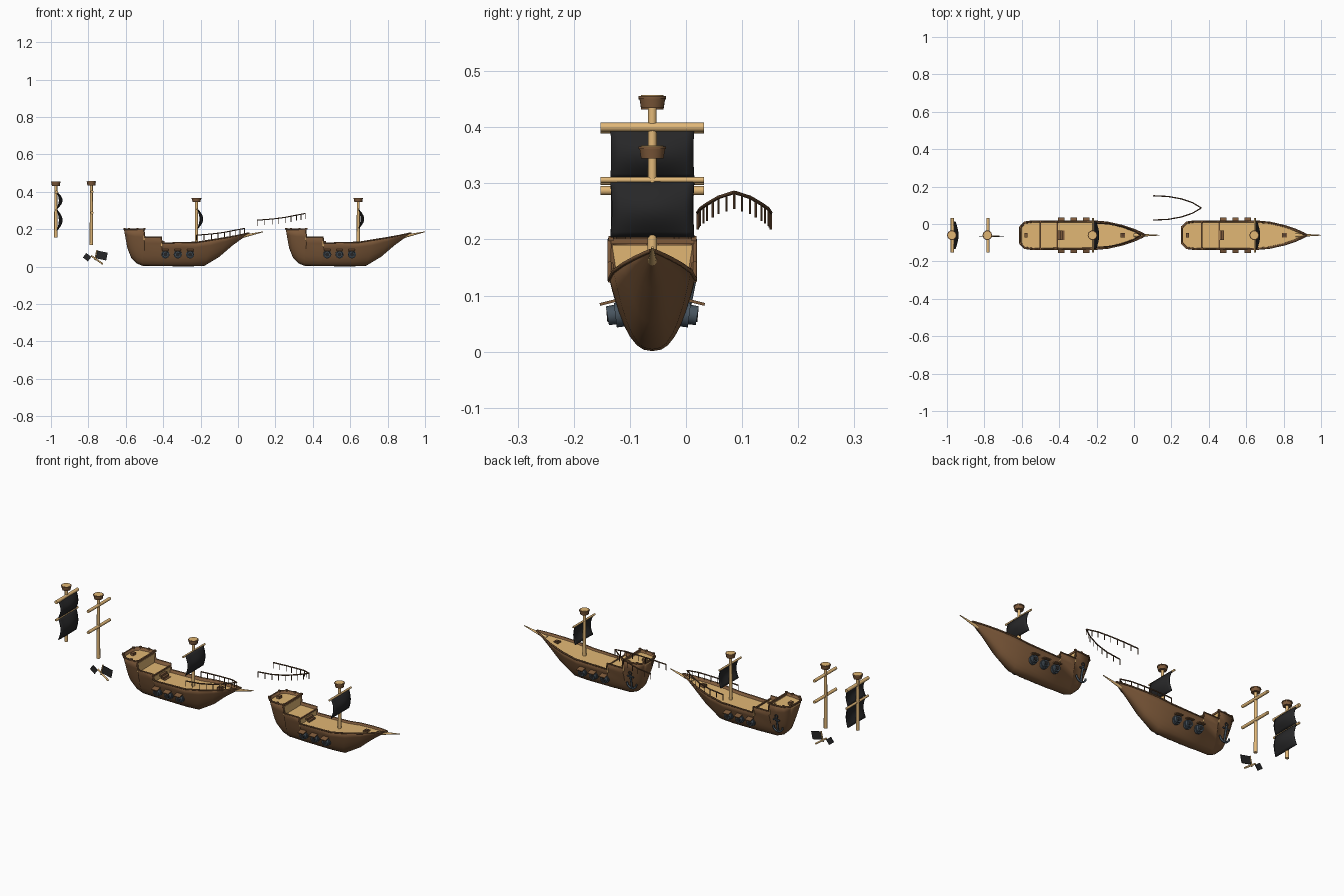
import bpy, bmesh, math
from mathutils import Vector, Matrix

if "Cube" in bpy.data.objects:
    bpy.data.objects.remove(bpy.data.objects["Cube"])

def material(name, c):
    m = bpy.data.materials.new(name)
    m.diffuse_color = (*c, 1)
    m.use_nodes = True
    m.node_tree.nodes["Principled BSDF"].inputs["Base Color"].default_value = m.diffuse_color
    return m

BROWN = material("hull_brown", (.205, .1, .042))
DARK = material("dark_trim_brown", (.11, .055, .026))
TAN = material("deck_tan", (.75, .47, .175))
MAST = material("mast_tan", (.76, .48, .19))
BLACK = material("sail_black", (.02, .02, .021))
IRON = material("iron_slate", (.065, .09, .115))
CY = -.06  # centre line of ships

def mesh(name, verts, faces, mat, thick=0, angle=None):
    me = bpy.data.meshes.new(name)
    bm = bmesh.new()
    vs = [bm.verts.new(v) for v in verts]
    for f in faces:
        bm.faces.new([vs[i] for i in f])
    bmesh.ops.recalc_face_normals(bm, faces=bm.faces)
    bm.to_mesh(me)
    bm.free()
    me.materials.append(mat)
    ob = bpy.data.objects.new(name, me)
    bpy.context.collection.objects.link(ob)
    if thick:
        s = ob.modifiers.new("thickness", 'SOLIDIFY')
        s.thickness = thick
    if angle:
        me.shade_smooth()
        me.set_sharp_from_angle(angle=math.radians(angle))
    return ob

def rod(name, a, b, r, mat, r2=None, n=12):
    a, b = Vector(a), Vector(b)
    d = b - a
    q = d.to_track_quat('Z', 'Y').to_matrix()
    verts = []
    for c, rad in ((a, r), (b, r if r2 is None else r2)):
        for i in range(n):
            t = 2 * math.pi * i / n
            verts.append(c + q @ Vector((rad * math.cos(t), rad * math.sin(t), 0)))
    faces = [(i, (i + 1) % n, n + (i + 1) % n, n + i) for i in range(n)]
    faces += [tuple(range(n)), tuple(range(n, 2 * n))]
    return mesh(name, verts, faces, mat, angle=40)

def box(name, c, s, mat, rot=(0, 'X')):
    R = Matrix.Rotation(math.radians(rot[0]), 3, rot[1])
    v = [Vector(c) + R @ Vector((x * s[0] / 2, y * s[1] / 2, z * s[2] / 2))
         for x in (-1, 1) for y in (-1, 1) for z in (-1, 1)]
    return mesh(name, v, [(0, 1, 3, 2), (4, 5, 7, 6), (0, 1, 5, 4), (2, 3, 7, 6), (0, 2, 6, 4), (1, 3, 7, 5)], mat)

def tube(name, pts, r, mat, closed=False):
    cu = bpy.data.curves.new(name, 'CURVE')
    cu.dimensions = '3D'
    cu.bevel_depth, cu.bevel_resolution, cu.use_fill_caps = r, 1, True
    sp = cu.splines.new('POLY')
    sp.points.add(len(pts) - 1)
    for p, q in zip(sp.points, pts):
        p.co = (*q, 1)
    sp.use_cyclic_u = closed
    cu.materials.append(mat)
    ob = bpy.data.objects.new(name, cu)
    bpy.context.collection.objects.link(ob)

# billowing sail hung between two heights
def sail(x, z0, z1):
    n = 10
    verts, faces = [], []
    for j in range(n + 1):
        v = j / n
        s = math.sin(math.pi * v)
        for i in range(n + 1):
            u = i / n * 2 - 1
            verts.append((x + .004 + s * (.012 + .016 * math.cos(u * math.pi / 2)),
                          CY + u * (.075 - .003 * s), z0 + (z1 - z0) * v))
    for j in range(n):
        for i in range(n):
            a = j * (n + 1) + i
            faces.append((a, a + 1, a + n + 2, a + n + 1))
    mesh("sail", verts, faces, BLACK, .004, 60)

# mast with yards and a crow's nest
def mast(x, z0, top, yards, r=.008):
    rod("mast", (x, CY, z0), (x, CY, top - .01), r * 1.15, MAST, r * .95)
    for z, yr in yards:
        rod("yard", (x + .003, CY - .092, z), (x + .003, CY + .092, z), yr, MAST)
    rod("crows_nest", (x, CY, top - .022), (x, CY, top - .004), .021, BROWN, .024, 10)
    rod("crows_nest_rim", (x, CY, top - .005), (x, CY, top), .026, BROWN, n=10)
    rod("crows_nest_floor", (x, CY, top - .004), (x, CY, top + .001), .021, TAN, n=10)

# curved bow railing with balusters
RAIL = [(0, .067, .168), (.08, .063, .174), (.15, .05, .183), (.21, .029, .195), (.257, 0, .204)]
def railing(x, y, dz):
    side = [Vector((x + a, h * .97, z + dz)) for a, h, z in RAIL]
    for s in (-1, 1):
        pts = [Vector((p.x, y + s * p.y, p.z)) for p in side]
        tube("bow_rail", pts, .0032, DARK)
        for p, q in zip(pts, pts[1:]):
            for t in (0, .5):
                c = p.lerp(q, t)
                rod("baluster", c - Vector((0, 0, .03)), c, .0022, DARK, n=6)
    tip = Vector((side[-1].x, y, side[-1].z))
    rod("baluster", tip - Vector((0, 0, .03)), tip, .0022, DARK, n=6)

# hull stations: rail x, rail z, half width, keel x, keel z
HULL = [(-.61, .2, .045, -.592, .1), (-.585, .2, .07, -.57, .045), (-.54, .2, .076, -.54, .016),
        (-.503, .2, .076, -.51, .004), (-.498, .158, .076, -.505, .004), (-.41, .158, .076, -.42, .002),
        (-.405, .126, .076, -.415, .002), (-.22, .13, .076, -.25, .001), (-.14, .143, .069, -.18, .004),
        (-.06, .156, .051, -.1, .052), (0, .167, .031, -.03, .112), (.042, .176, .012, .025, .152),
        (.06, .18, .002, .05, .166)]
LEVELS = [0, .02, .08, .2, .35, .55, .78, 1]
FULL = .4  # fullness of the hull section

def deck(name, X, i, j, drop, mat):
    v = []
    for xt, zt, h, xk, zk in HULL[i:j + 1]:
        t = max(0, (zt - drop - zk) / (zt - zk))
        w = max(h * t ** FULL - .003, .001)
        x = X + xk + (xt - xk) * t
        v += [(x, CY - w, zt - drop), (x, CY + w, zt - drop)]
    mesh(name, v, [(2 * k, 2 * k + 2, 2 * k + 3, 2 * k + 1) for k in range(j - i)], mat, .004)

def ship(X):
    verts = []
    for xt, zt, h, xk, zk in HULL:
        for s, ts in ((-1, LEVELS[:0:-1]), (1, LEVELS)):
            verts += [(X + xk + (xt - xk) * t, CY + s * h * t ** FULL, zk + (zt - zk) * t) for t in ts]
    n = 2 * len(LEVELS) - 1
    faces = [(a * n + b, a * n + b + 1, a * n + n + b + 1, a * n + n + b)
             for a in range(len(HULL) - 1) for b in range(n - 1)]
    faces += [tuple(range(n)), tuple(range(len(verts) - n, len(verts)))]
    mesh("hull", verts, faces, BROWN, .006, 40)
    # decks and bulkheads
    deck("castle_deck", X, 0, 3, .012, TAN)
    deck("quarter_deck", X, 4, 5, .016, TAN)
    deck("main_deck", X, 6, 11, .012, TAN)
    box("castle_bulkhead", (X - .502, CY, .165), (.006, .142, .05), TAN)
    box("castle_beam", (X - .502, CY, .197), (.008, .148, .01), BROWN)
    box("quarter_bulkhead", (X - .409, CY, .125), (.006, .144, .036), TAN)
    box("quarter_beam", (X - .411, CY, .146), (.007, .144, .006), BROWN)
    for k in range(3):
        box("stair", (X - .40 + k * .011, CY, .132 - k * .01), (.012, .05, .01), BROWN)
    # capping rails and castle posts
    for s in (-1, 1):
        tube("cap_rail", [(X + p[0], CY + s * p[2], p[1]) for p in HULL], .0038, BROWN)
        for p in HULL[:4]:
            box("castle_post", (X + p[0] + .003, CY + s * (p[2] - .002), p[1] + .002), (.011, .009, .009), BROWN)
        for x in (-.388, -.322, -.256):
            # cannons with raised port lids
            rod("port_ring", (X + x, CY + s * .05, .067), (X + x, CY + s * .066, .065), .022, IRON, n=16)
            rod("cannon", (X + x, CY + s * .055, .068), (X + x, CY + s * .08, .064), .018, IRON, .017, 16)
            rod("cannon_bore", (X + x, CY + s * .079, .0642), (X + x, CY + s * .0812, .064), .011, BLACK)
            box("port_lid", (X + x, CY + s * .078, .088), (.034, .032, .005), BROWN, (-14 * s, 'X'))
    tube("stern_cap", [(X - .61, CY - .045, .2), (X - .61, CY + .045, .2)], .0038, BROWN)
    box("stern_post", (X - .578, CY, .194), (.016, .022, .014), BROWN)
    box("bow_hatch", (X - .06, CY, .149), (.026, .026, .012), BROWN)
    box("hatch_grate", (X - .06, CY, .1555), (.016, .016, .003), DARK)
    rod("bowsprit", (X + .0, CY, .156), (X + .135, CY, .186), .01, MAST, .002)
    # anchor on the far side of the stern
    ax, ay = X - .545, CY + .076
    rod("anchor_shank", (ax, ay - .016, .06), (ax, ay - .001, .135), .005, IRON)
    arc = [(ax + .028 * math.sin(t * .3), ay - .015, .084 - .028 * math.cos(t * .3)) for t in range(-5, 6)]
    tube("anchor_arms", arc, .005, IRON)
    rod("anchor_stock", (ax - .018, ay - .003, .122), (ax + .018, ay - .003, .122), .004, IRON)
    tube("anchor_ring", [(ax + .008 * math.cos(t * math.pi / 5), ay, .142 + .008 * math.sin(t * math.pi / 5))
                         for t in range(10)], .0025, IRON, True)
    # ship mast and sail
    mast(X - .222, .1, .366, [(.306, .005)])
    sail(X - .222, .203, .306)

ship(0)
ship(.865)
railing(-.222, CY, 0)
railing(.103, .086, .08)

# loose mast with two sails, loose bare mast
mast(-.974, .155, .454, [(.398, .009), (.303, .006)])
sail(-.974, .31, .398)
sail(-.974, .193, .303)
mast(-.784, .115, .456, [(.4, .008), (.287, .008)])

# loose flags and their poles
box("small_flag", (-.807, CY - .005, .05), (.034, .004, .03), BLACK, (38, 'Y'))
box("large_flag", (-.728, CY - .005, .059), (.056, .004, .042), BLACK, (12, 'Y'))
rod("flag_pole", (-.785, CY - .005, .058), (-.722, CY - .005, .013), .0045, MAST)
rod("flag_pole", (-.754, CY - .005, .088), (-.766, CY - .005, .034), .0035, MAST)
